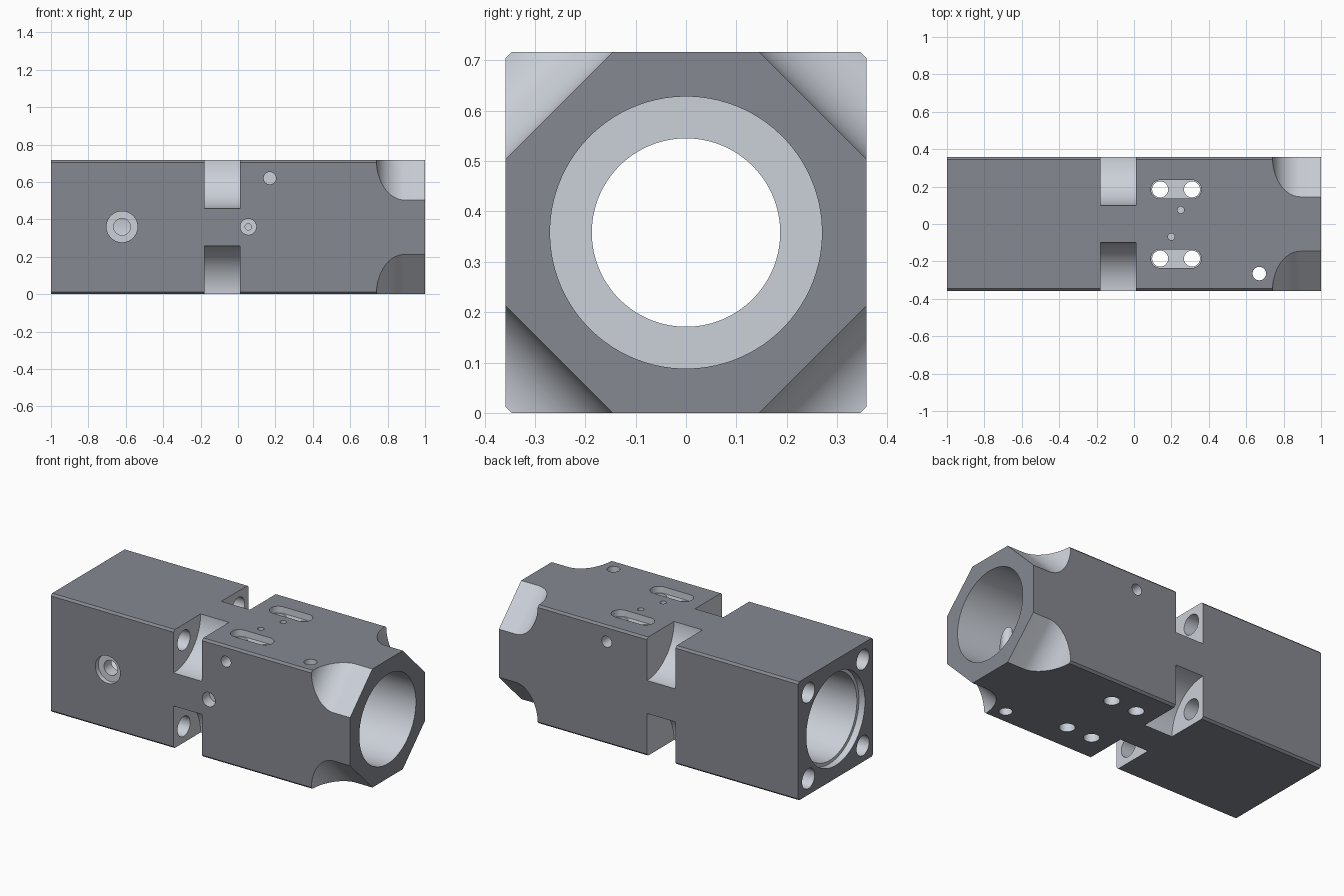
import bpy, bmesh
from math import cos, sin, pi
from mathutils import Matrix, Vector

if "Cube" in bpy.data.objects:
    bpy.data.objects.remove(bpy.data.objects["Cube"])

H = 0.358          # half width of the square section
CZ = H             # height of the bore axis
C = 0.012          # edge chamfer


def prism(name, pts, depth, mat=Matrix()):
    """Closed solid: a 2D outline swept symmetrically along local z, then placed."""
    bm = bmesh.new()
    lo = [bm.verts.new((u, v, -depth / 2)) for u, v in pts]
    hi = [bm.verts.new((u, v, depth / 2)) for u, v in pts]
    bm.faces.new(lo[::-1])
    bm.faces.new(hi)
    for i in range(len(pts)):
        bm.faces.new((lo[i - 1], lo[i], hi[i], hi[i - 1]))
    bm.transform(mat)
    if bm.calc_volume(signed=True) < 0:
        bmesh.ops.reverse_faces(bm, faces=bm.faces)
    me = bpy.data.meshes.new(name)
    bm.to_mesh(me)
    bm.free()
    ob = bpy.data.objects.new(name, me)
    bpy.context.collection.objects.link(ob)
    return ob


def frame(u, v, w, origin):
    """Matrix with the given local axes and origin."""
    m = Matrix((u, v, w)).transposed().to_4x4()
    m.translation = Vector(origin)
    return m


def circle(r, n):
    return [(r * cos(2 * pi * (i + 0.37) / n), r * sin(2 * pi * (i + 0.37) / n))
            for i in range(n)]


def volume(ob):
    bm = bmesh.new()
    bm.from_mesh(ob.data)
    v = bm.calc_volume(signed=True)
    bm.free()
    return v


def cut(cutter):
    """Subtract the cutter, trying the second solver if nothing was removed."""
    cutter.hide_render = True
    before = volume(body)
    for solver in ('MANIFOLD', 'EXACT'):
        mod = body.modifiers.new("cut", 'BOOLEAN')
        mod.operation = 'DIFFERENCE'
        mod.solver = solver
        mod.object = cutter
        bpy.context.view_layer.objects.active = body
        bpy.context.view_layer.update()
        bpy.ops.object.modifier_apply(modifier=mod.name)
        if volume(body) < before - 1e-7:
            break
    bpy.data.objects.remove(cutter)


X, Y, Z = Vector((1, 0, 0)), Vector((0, 1, 0)), Vector((0, 0, 1))
AXES = {'X': (Y, Z, X), 'Y': (Z, X, Y), 'Z': (X, Y, Z)}


def drill(axis, a, b, pos, r, n=32):
    """Round hole along an axis from a to b; pos gives the other coordinates."""
    p = Vector(pos)
    p['XYZ'.index(axis)] = (a + b) / 2
    cut(prism("hole_cutter", circle(r, n), b - a, frame(*AXES[axis], p)))


# Square block with chamfered long edges
outline = [(H, H - C), (H - C, H), (C - H, H), (-H, H - C),
           (-H, C - H), (C - H, -H), (H - C, -H), (H, C - H)]
body = prism("bored_block", outline, 2.0, frame(Y, Z, X, (0, 0, CZ)))

# Main bore, wider at both ends with a shallow recess on the left
for a, b, r in ((-1.1, 1.1, 0.187), (0.63, 1.1, 0.27),
                (-1.1, -0.25, 0.26), (-1.1, -0.96, 0.28)):
    drill('X', a, b, (0, 0, CZ), r, 96)

# Repeated corner features
arc = [(0.89 - 0.15 * sin(i * pi / 32), 0.506 - 0.15 * cos(i * pi / 32)) for i in range(17)]
relief = [(1.1, 0.356)] + arc + [(0.74, 0.75), (1.1, 0.75)]
for sy in (-1, 1):
    for sz in (-1, 1):
        # rounded notch at the waist
        drill('X', -0.18, 0.01, (0, sy * H, CZ + sz * H), 0.258, 96)
        # bolt hole from the left end into the notch
        drill('X', -1.1, -0.1, (0, sy * 0.26, CZ + sz * 0.26), 0.06, 40)
        # diagonal relief with filleted run-out at the right end
        out = Vector((0, sy, sz)).normalized()
        cut(prism("relief_cutter", relief, 1.0, frame(X, out, X.cross(out), (0, 0, CZ))))

# Slotted pockets on top, each with two through holes
for y in (-0.185, 0.185):
    slot = [(s * 0.085 + 0.05 * cos(t), 0.05 * sin(t))
            for s, t0 in ((1, -pi / 2), (-1, pi / 2))
            for t in (t0 + i * pi / 16 for i in range(17))]
    cut(prism("slot_cutter", slot, 0.2, frame(X, Y, Z, (0.225, y, 2 * H + 0.06))))
    for x in (0.14, 0.31):
        drill('Z', -0.1, 0.9, (x, y, 0), 0.043)

# Small pin holes and the corner through hole on top
drill('Z', 0.63, 0.8, (0.25, 0.075, 0), 0.018, 24)
drill('Z', 0.63, 0.8, (0.20, -0.068, 0), 0.018, 24)
drill('Z', -0.1, 0.9, (0.67, -0.265, 0), 0.036)

# Side ports: stepped front ports and one blind hole on each side
drill('Y', -0.5, -0.33, (-0.62, 0, 0.36), 0.083, 48)
drill('Y', -0.5, -0.1, (-0.62, 0, 0.36), 0.045)
drill('Y', -0.5, -0.29, (0.055, 0, 0.36), 0.043)
drill('Y', -0.5, -0.1, (0.055, 0, 0.36), 0.017, 24)
drill('Y', -0.5, -0.27, (0.17, 0, 0.62), 0.033)
drill('Y', 0.27, 0.5, (0.28, 0, 0.62), 0.033)

# Dark outer skin, lighter machined surfaces
body.data.materials.clear()
for name, col in (("dark_skin", (0.24, 0.25, 0.285, 1)), ("machined", (0.60, 0.63, 0.69, 1))):
    m = bpy.data.materials.new(name)
    m.diffuse_color = col
    m.use_nodes = True
    m.node_tree.nodes["Principled BSDF"].inputs["Base Color"].default_value = m.diffuse_color
    body.data.materials.append(m)


def on_skin(p):
    x, y, z = abs(p.x), abs(p.y), abs(p.z - CZ)
    return max(x - 1, y - H, z - H, y + z - 2 * H + C) > -1e-4


for f in body.data.polygons:
    f.material_index = 0 if on_skin(f.center) else 1

# Smooth bores, crisp edges
bpy.ops.object.select_all(action='DESELECT')
body.select_set(True)
bpy.context.view_layer.objects.active = body
bpy.ops.object.shade_smooth_by_angle(angle=pi / 6)
